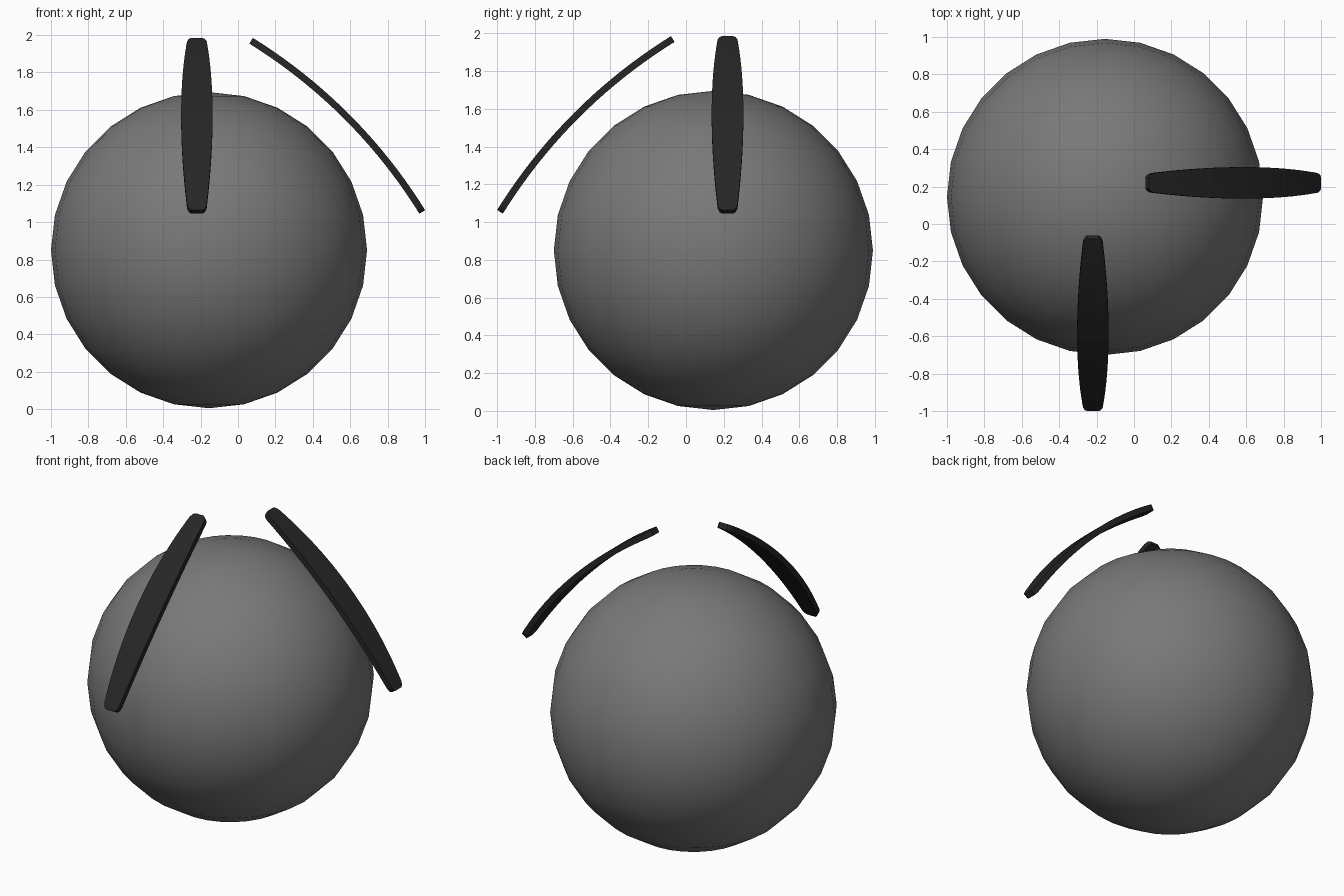
import bpy, bmesh, math
from mathutils import Vector

cube = bpy.data.objects.get("Cube")
if cube:
    bpy.data.objects.remove(cube, do_unlink=True)


def material(name, level):
    m = bpy.data.materials.new(name)
    m.use_nodes = True
    colour = (level, level, level, 1)
    m.diffuse_color = colour
    m.node_tree.nodes["Principled BSDF"].inputs["Base Color"].default_value = colour
    return m


grey = material("mid grey", 0.19)
black = material("soft black", 0.019)


def finish(obj, mat):
    obj.data.materials.append(mat)
    bpy.ops.object.select_all(action="DESELECT")
    obj.select_set(True)
    bpy.context.view_layer.objects.active = obj
    bpy.ops.object.shade_smooth_by_angle(angle=math.radians(35))


# Ball
bpy.ops.mesh.primitive_uv_sphere_add(segments=28, ring_count=14, radius=0.845,
                                     location=(-0.155, 0.145, 0.85))
ball = bpy.context.object
ball.name = "ball"
finish(ball, grey)

# Curved blades: a tapered strip bent along a shallow arc above the ball
HALF_CHORD, SAG, THICK = 0.647, 0.075, 0.036
RADIUS = (HALF_CHORD ** 2 + SAG ** 2) / (2 * SAG)
SWEEP = math.asin(HALF_CHORD / RADIUS)
CENTRE = Vector((0.5275, 1.512)) - Vector((1, 1)).normalized() * (RADIUS - SAG)


def blade(name, place):
    # Rounded tips come from extra narrow stations near each end
    tip = [(-1, 0.6), (-0.985, 0.86), (-0.95, 1)]
    stations = tip + [(i / 10, 1) for i in range(-9, 10)]
    stations += [(-u, f) for u, f in reversed(tip)]
    bm = bmesh.new()
    rings = []
    for u, factor in stations:
        half = (0.084 - 0.035 * u * u) * factor
        angle = math.pi / 4 - u * SWEEP
        out = Vector((math.cos(angle), math.sin(angle)))
        ring = []
        for side, lift in ((-1, -1), (1, -1), (1, 1), (-1, 1)):
            p = CENTRE + out * (RADIUS + lift * THICK / 2)
            ring.append(bm.verts.new(place(p.x, side * half, p.y)))
        rings.append(ring)
    for a, b in zip(rings, rings[1:]):
        for k in range(4):
            n = (k + 1) % 4
            bm.faces.new((a[k], a[n], b[n], b[k]))
    bm.faces.new(rings[0])
    bm.faces.new(rings[-1])
    bmesh.ops.recalc_face_normals(bm, faces=bm.faces)
    mesh = bpy.data.meshes.new(name)
    bm.to_mesh(mesh)
    bm.free()
    obj = bpy.data.objects.new(name, mesh)
    bpy.context.collection.objects.link(obj)
    finish(obj, black)


blade("left_blade", lambda along, across, up: (along, 0.22 + across, up))
blade("front_blade", lambda along, across, up: (-0.22 + across, -along, up))
